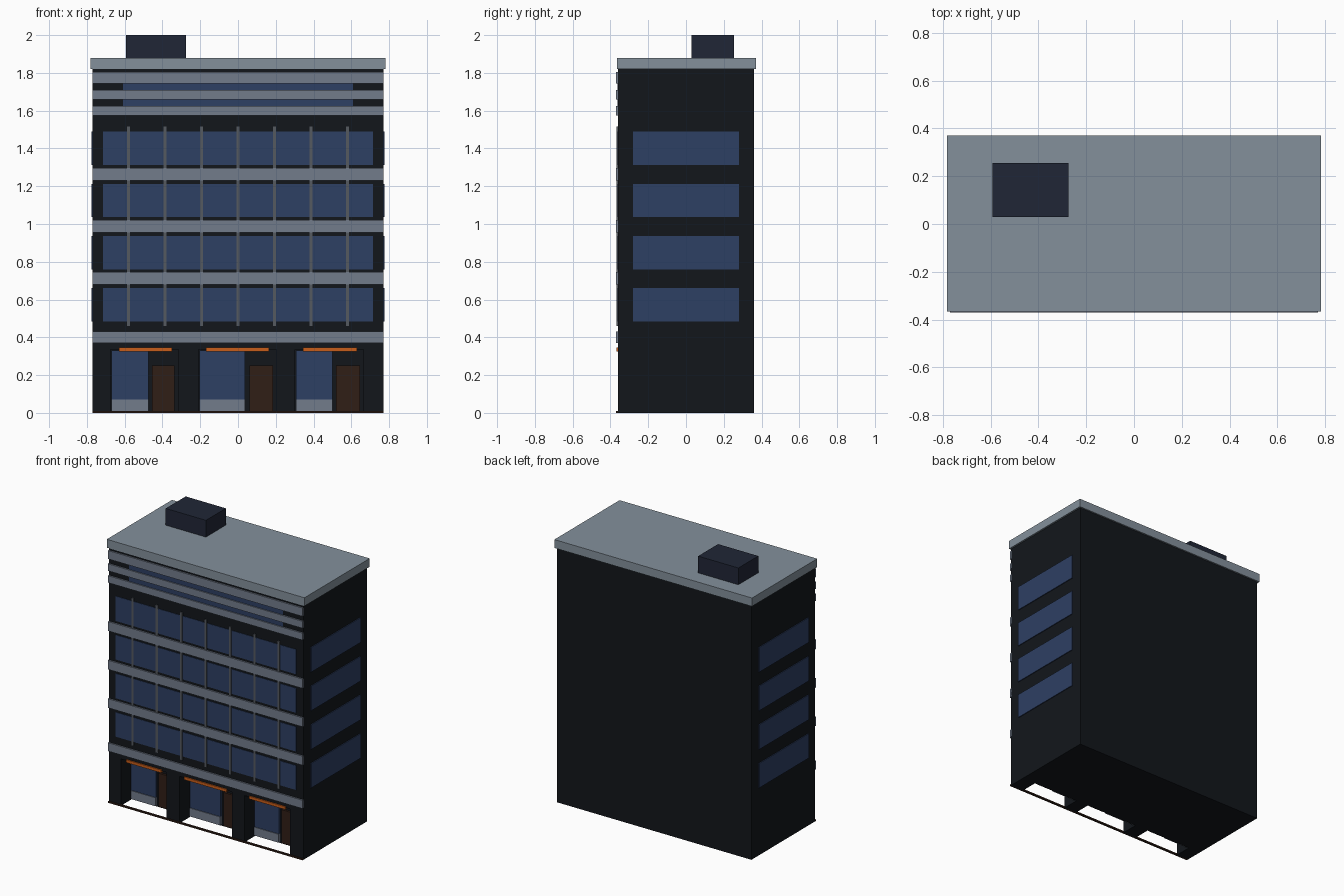
import bpy

if "Cube" in bpy.data.objects:
    bpy.data.objects.remove(bpy.data.objects["Cube"])


def material(name, r, g, b):
    m = bpy.data.materials.new(name)
    m.diffuse_color = (r, g, b, 1)
    m.use_nodes = True
    m.node_tree.nodes["Principled BSDF"].inputs["Base Color"].default_value = m.diffuse_color
    return m


WALL = material("dark_wall", 0.006, 0.008, 0.011)
GLASS = material("blue_glass", 0.027, 0.050, 0.125)
BAND = material("grey_band", 0.17, 0.20, 0.26)
ROOF = material("roof_grey", 0.23, 0.28, 0.33)
METAL = material("mullion_metal", 0.09, 0.10, 0.115)
ORANGE = material("orange", 0.58, 0.11, 0.01)
DOOR = material("brown_door", 0.03, 0.013, 0.008)
PLANT = material("plant_room_blue", 0.0145, 0.0195, 0.037)


def box(name, x, y, z, mat=None):
    """Box from (min, max) ranges on each axis."""
    bpy.ops.mesh.primitive_cube_add(size=1)
    ob = bpy.context.object
    ob.name = name
    for v in ob.data.vertices:
        v.co = [r[0] if c < 0 else r[1] for c, r in zip(v.co, (x, y, z))]
    if mat:
        ob.data.materials.append(mat)
    return ob


FRONT, BACK, HALF = -0.36, 0.36, 0.77
RECESS = -0.235

# main block
body = box("building_body", (-HALF, HALF), (FRONT, BACK), (0, 1.82), WALL)

# shopfronts: opening, glass, door and awning x ranges
shops = [
    ((-0.675, -0.315), (-0.67, -0.475), (-0.455, -0.335), (-0.63, -0.35)),
    ((-0.21, 0.205), (-0.205, 0.037), (0.06, 0.185), (-0.17, 0.165)),
    ((0.303, 0.665), (0.307, 0.50), (0.52, 0.645), (0.345, 0.63)),
]
for i, (opening, glass, door, awning) in enumerate(shops, 1):
    # recess cut into the block, open at the bottom
    cutter = box(f"recess_cutter_{i}", opening, (-0.5, RECESS), (-0.1, 0.335))
    cutter.hide_render = True
    mod = body.modifiers.new("recess", "BOOLEAN")
    mod.operation = "DIFFERENCE"
    mod.solver = "EXACT"
    mod.object = cutter
    bpy.context.view_layer.objects.active = body
    bpy.ops.object.modifier_apply(modifier=mod.name)
    bpy.data.objects.remove(cutter)

    box(f"shop_glass_{i}", glass, (-0.25, RECESS), (0.07, 0.33), GLASS)
    box(f"shop_bulkhead_{i}", glass, (-0.255, RECESS), (0.01, 0.07), BAND)
    box(f"shop_door_{i}", door, (-0.25, RECESS), (0.01, 0.25), DOOR)
    box(f"shop_awning_{i}", awning, (-0.368, -0.345), (0.325, 0.345), ORANGE)

# threshold strip along the street
box("threshold_strip", (-HALF, HALF), (-0.37, -0.355), (0, 0.01), DOOR)

# four office floors: front and side windows
for i, (z0, z1) in enumerate([(0.485, 0.66), (0.76, 0.937), (1.037, 1.213), (1.313, 1.49)], 1):
    box(f"front_window_{i}", (-0.715, 0.715), (-0.363, -0.355), (z0, z1), GLASS)
    for side, s in (("left", -1), ("right", 1)):
        xs = sorted((s * 0.765, s * 0.776))
        box(f"{side}_window_{i}", xs, (-0.28, 0.28), (z0, z1), GLASS)

# vertical mullions
for i in range(7):
    x = (i - 3) * 0.193
    box(f"mullion_{i + 1}", (x - 0.008, x + 0.008), (-0.367, -0.355), (0.46, 1.515), METAL)

# horizontal facade bands
bands = [(0.37, 0.43), (0.68, 0.745), (0.955, 1.02), (1.23, 1.297),
         (1.575, 1.625), (1.66, 1.71), (1.745, 1.805)]
for i, z in enumerate(bands, 1):
    box(f"facade_band_{i}", (-HALF, HALF), (-0.371, -0.355), z, BAND)

# glass strips between the top bands
for i, z in enumerate([(1.625, 1.66), (1.71, 1.745)], 1):
    box(f"top_glass_{i}", (-0.61, 0.61), (-0.363, -0.355), z, GLASS)

# roof slab and rooftop plant room
box("roof_slab", (-0.782, 0.782), (-0.366, 0.371), (1.82, 1.88), ROOF)
box("plant_room", (-0.593, -0.275), (0.03, 0.255), (1.88, 2.0), PLANT)
